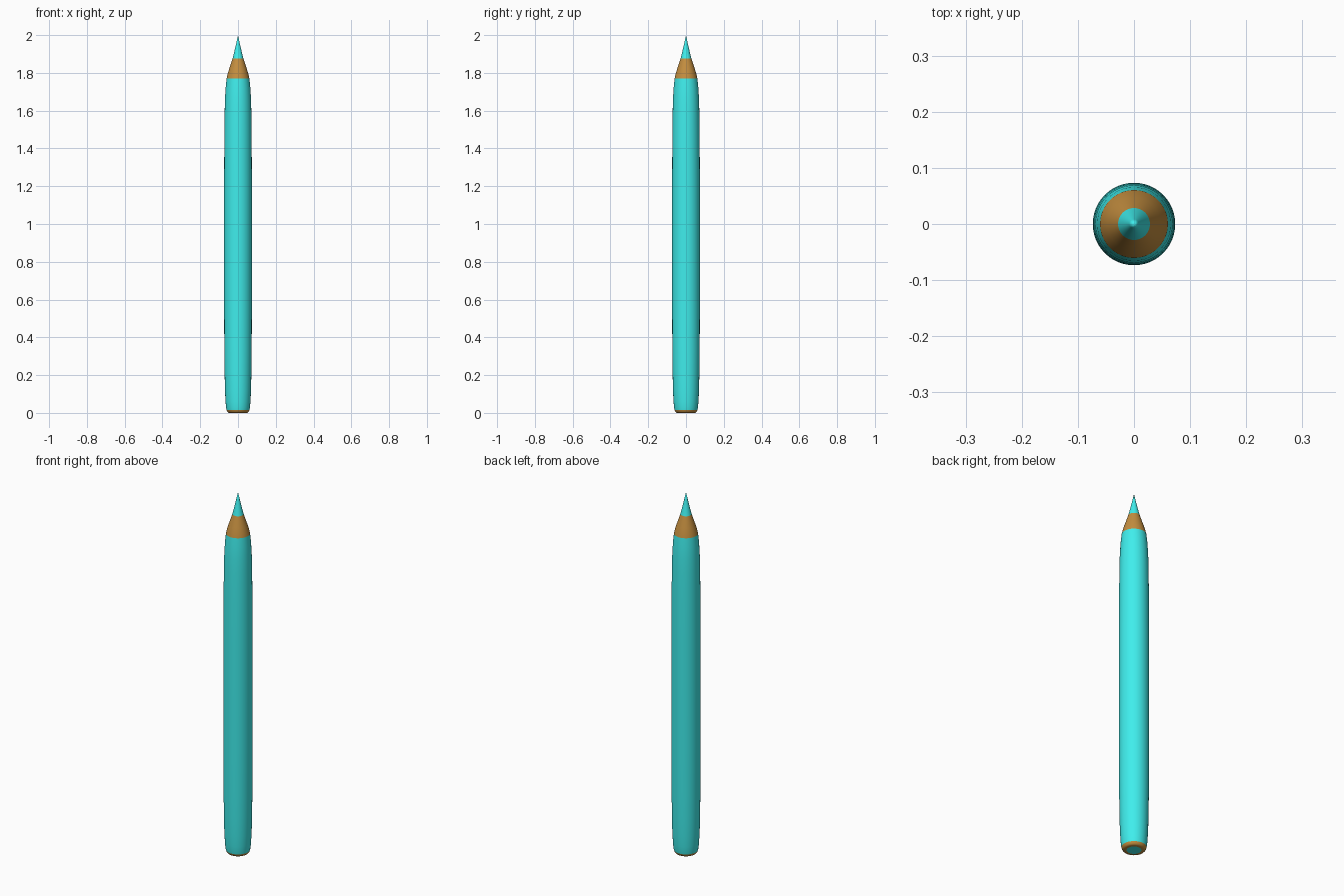
import bpy, bmesh
from math import sin, cos, pi, radians

if "Cube" in bpy.data.objects:
    bpy.data.objects.remove(bpy.data.objects["Cube"])

SIDES = 48


def material(name, color):
    m = bpy.data.materials.new(name)
    m.diffuse_color = color
    m.use_nodes = True
    m.node_tree.nodes["Principled BSDF"].inputs["Base Color"].default_value = m.diffuse_color
    return m


def lathe(name, profile, mat):
    """Spin (radius, z) points around z; a zero radius becomes a pole."""
    bm = bmesh.new()
    rings = []
    for r, z in profile:
        n = SIDES if r > 0 else 1
        rings.append([bm.verts.new((r * cos(2 * pi * i / SIDES), r * sin(2 * pi * i / SIDES), z))
                      for i in range(n)])
    for a, b in zip(rings, rings[1:]):
        for i in range(SIDES):
            j = (i + 1) % SIDES
            quad = [a[i % len(a)], a[j % len(a)], b[j % len(b)], b[i % len(b)]]
            bm.faces.new(list(dict.fromkeys(quad)))
    bmesh.ops.recalc_face_normals(bm, faces=bm.faces)
    me = bpy.data.meshes.new(name)
    bm.to_mesh(me)
    bm.free()
    me.materials.append(mat)
    ob = bpy.data.objects.new(name, me)
    bpy.context.collection.objects.link(ob)
    bpy.ops.object.select_all(action='DESELECT')
    ob.select_set(True)
    bpy.context.view_layer.objects.active = ob
    bpy.ops.object.shade_smooth_by_angle(angle=radians(40))
    return ob


teal = material("teal", (0.05, 0.85, 0.84, 1))
wood = material("wood", (0.55, 0.27, 0.05, 1))

# Painted barrel, swelling slightly towards the middle
lathe("painted_barrel", [
    (0.061, 0.016), (0.0635, 0.03), (0.066, 0.06), (0.069, 0.12), (0.071, 0.22),
    (0.0725, 0.34), (0.0735, 0.6), (0.0735, 1.2), (0.0725, 1.42), (0.071, 1.58),
    (0.069, 1.66), (0.0655, 1.72), (0.0605, 1.77)], teal)

# Sharpened wood cone
lathe("wood_cone", [
    (0.0605, 1.77), (0.056, 1.79), (0.047, 1.82), (0.037, 1.85), (0.0285, 1.877)], wood)

# Coloured lead point
lathe("lead_point", [
    (0.0285, 1.877), (0.0225, 1.90), (0.0155, 1.93), (0.0085, 1.96), (0, 2.0)], teal)

# Rounded wood rim at the blunt end
lathe("wood_end", [
    (0.061, 0.016), (0.058, 0.008), (0.053, 0.002), (0.047, 0), (0.036, 0)], wood)

# Lead core showing at the blunt end
lathe("lead_end", [(0.036, 0), (0, 0)], teal)
